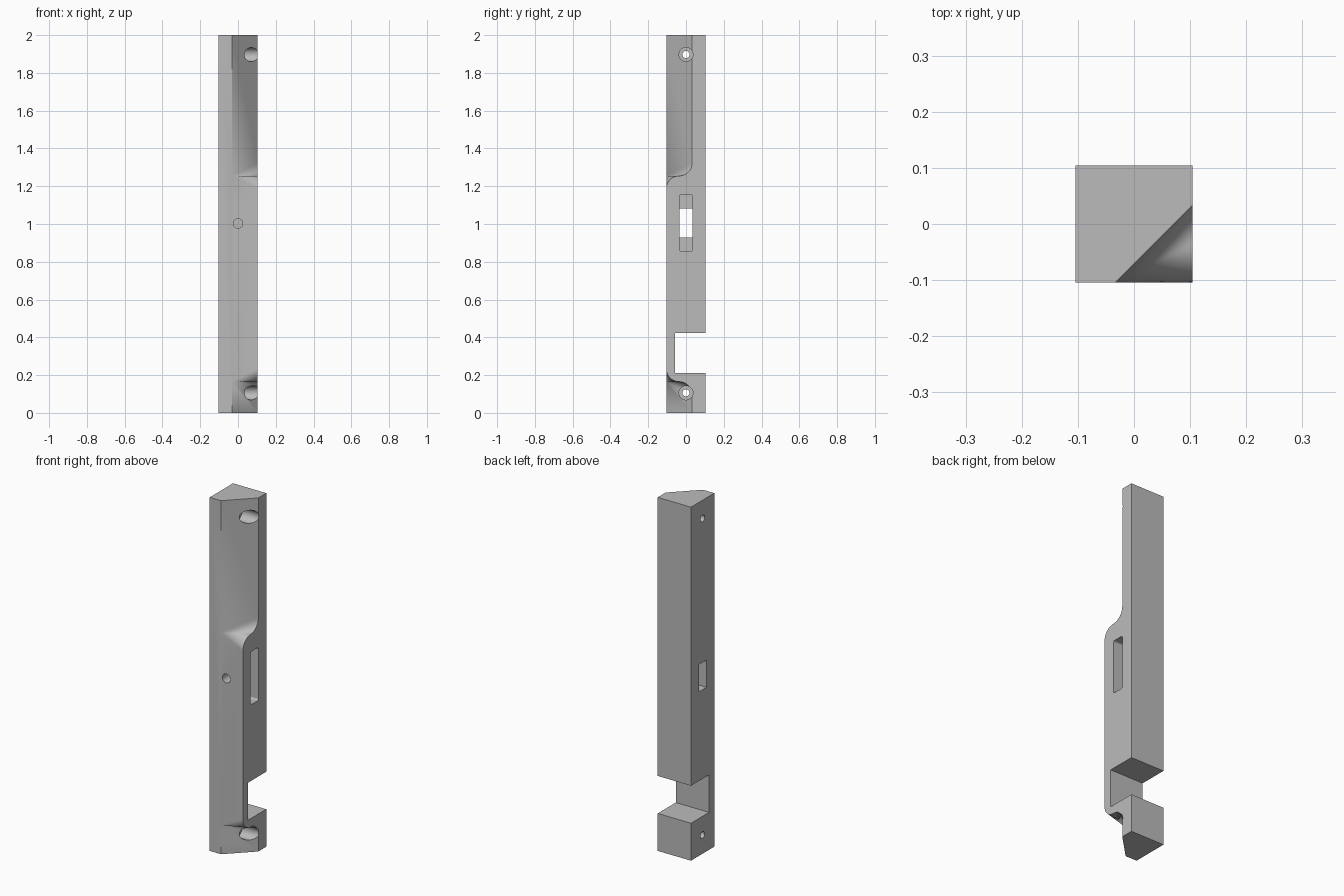
import bpy, bmesh, math
from mathutils import Matrix

cube = bpy.data.objects.get("Cube")
if cube:
    bpy.data.objects.remove(cube, do_unlink=True)

H = 0.104           # half width of the post
TOP = 2.0
CH = 0.033          # where the chamfer meets the faces
R = (H + CH) / 2    # radius of the two arcs in each chamfer stop
MID = CH - R
STEPS = 14

grey = bpy.data.materials.new("plain_grey")
grey.use_nodes = True
colour = (0.5, 0.5, 0.5, 1)
grey.diffuse_color = colour
grey.node_tree.nodes["Principled BSDF"].inputs["Base Color"].default_value = colour


def link(bm, name):
    bmesh.ops.recalc_face_normals(bm, faces=bm.faces)
    mesh = bpy.data.meshes.new(name)
    bm.to_mesh(mesh)
    bm.free()
    mesh.materials.append(grey)
    obj = bpy.data.objects.new(name, mesh)
    bpy.context.collection.objects.link(obj)
    return obj


def stop_curve(z, side):
    """S-shaped chamfer stop on the side face, from chamfer to front corner."""
    angles = [i / STEPS * math.pi / 2 for i in range(STEPS + 1)]
    pts = [(MID + R * math.cos(a), R - R * math.sin(a)) for a in angles]
    pts += [(MID - R * math.sin(a), R * math.cos(a) - R) for a in angles[1:]]
    return [(H, y, z + side * dz) for y, dz in pts]


# Post with a stopped chamfer at each end
bm = bmesh.new()


def chamfered_end(z_stop, z_end, side):
    v = bm.verts.new
    end = [v((-H, H, z_end)), v((-H, -H, z_end)), v((-CH, -H, z_end)),
           v((H, CH, z_end)), v((H, H, z_end))]
    apex = v((-CH, -H, z_stop))
    curve = [v(p) for p in stop_curve(z_stop, side)]
    bm.faces.new(end)
    bm.faces.new((end[2], end[3], curve[0], apex))
    for a, b in zip(curve, curve[1:]):
        bm.faces.new((apex, a, b))
    return end, apex, curve


up, up_apex, up_curve = chamfered_end(1.255, TOP, 1)
lo, lo_apex, lo_curve = chamfered_end(0.165, 0, -1)
bm.faces.new((up[0], up[1], lo[1], lo[0]))
bm.faces.new((up[0], up[4], lo[4], lo[0]))
bm.faces.new([up[1], up[2], up_apex, up_curve[-1],
              lo_curve[-1], lo_apex, lo[2], lo[1]])
bm.faces.new([up[4], up[3]] + up_curve + lo_curve[::-1] + [lo[3], lo[4]])
post = link(bm, "post")

cutters = []


def cut_box(name, x, y, z, rounding=0):
    bm = bmesh.new()
    size = [b - a for a, b in (x, y, z)]
    centre = [(a + b) / 2 for a, b in (x, y, z)]
    bmesh.ops.create_cube(bm, size=1, matrix=Matrix.Translation(centre) @ Matrix.Diagonal(size + [1]))
    if rounding:
        edges = [e for e in bm.edges if abs(e.verts[0].co.x - e.verts[1].co.x) > 0.01]
        bmesh.ops.bevel(bm, geom=edges, offset=rounding, segments=4, profile=0.5, affect='EDGES')
    cutters.append(link(bm, name))


def cut_hole(name, axis, radius, start, end, other, z):
    bm = bmesh.new()
    mid = (start + end) / 2
    place = (mid, other, z) if axis == 'X' else (other, mid, z)
    turn = Matrix.Rotation(math.pi / 2, 4, 'Y' if axis == 'X' else 'X')
    bmesh.ops.create_cone(bm, cap_ends=True, segments=40, radius1=radius, radius2=radius,
                          depth=end - start, matrix=Matrix.Translation(place) @ turn)
    cutters.append(link(bm, name))


# Back notch, stepped side slot, front pin hole
cut_box("back_notch", (-0.2, 0.2), (-0.057, 0.2), (0.212, 0.424))
cut_box("side_pocket", (0, 0.2), (-0.035, 0.034), (0.855, 1.155), 0.01)
cut_box("through_slot", (-0.2, 0.1), (-0.035, 0.034), (0.928, 1.082))
cut_hole("pin_hole", 'Y', 0.025, -0.2, 0, 0, 1.003)

# Counterbored screw holes
for z in (1.897, 0.106):
    cut_hole("screw_hole", 'X', 0.019, -0.2, 0.2, 0, z)
    cut_hole("counterbore", 'X', 0.037, 0, 0.2, 0, z)

bpy.ops.object.select_all(action='DESELECT')
post.select_set(True)
bpy.context.view_layer.objects.active = post
for cutter in cutters:
    cutter.hide_render = True
    mod = post.modifiers.new(cutter.name, 'BOOLEAN')
    mod.operation = 'DIFFERENCE'
    mod.solver = 'EXACT'
    mod.object = cutter
    bpy.ops.object.modifier_apply(modifier=mod.name)
for cutter in cutters:
    bpy.data.objects.remove(cutter, do_unlink=True)

# Smooth curved stops and bores, flat faces kept crisp
bpy.ops.object.shade_smooth_by_angle(angle=math.radians(30))
weighted = post.modifiers.new("weighted_normals", 'WEIGHTED_NORMAL')
weighted.keep_sharp = True
